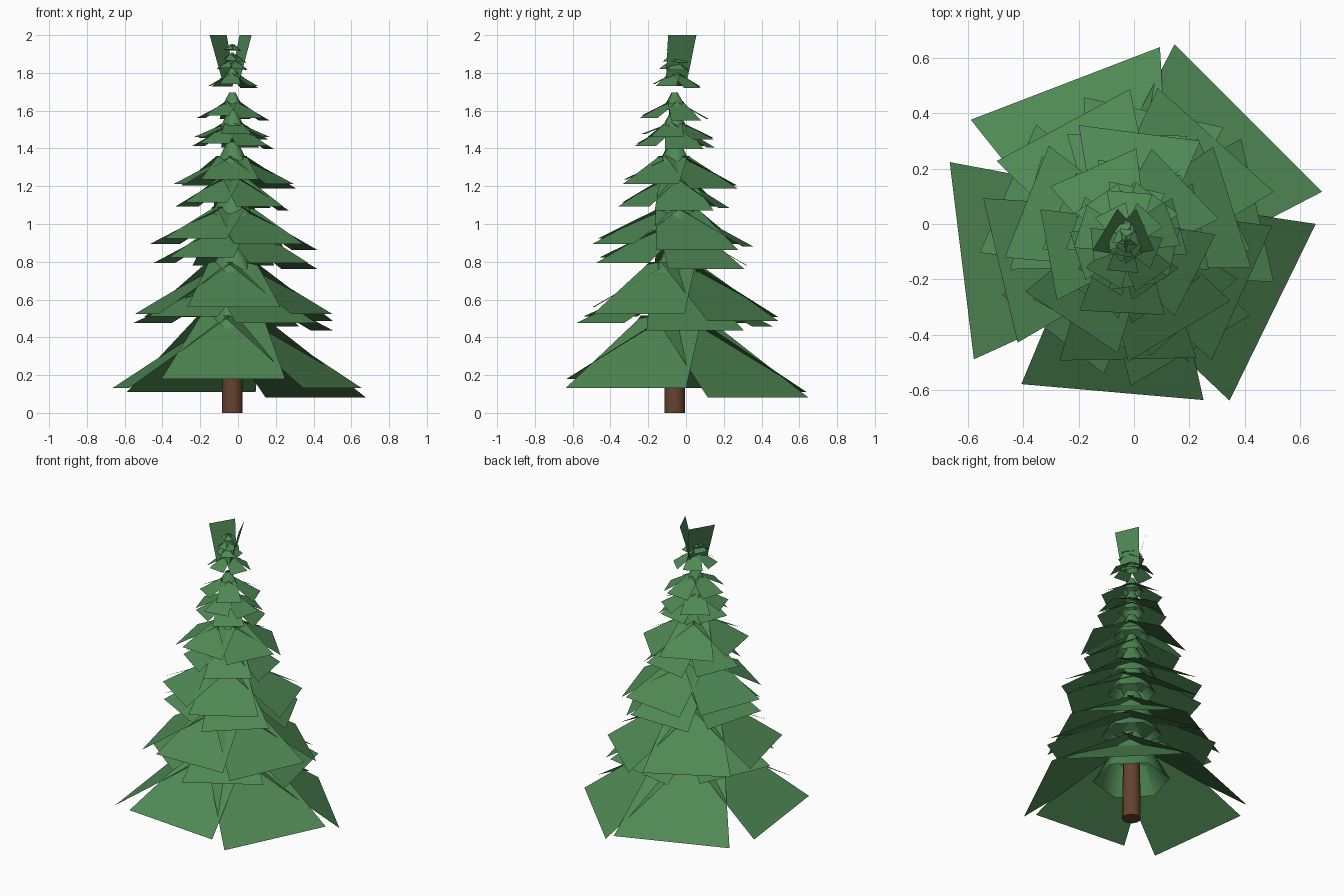
import bpy, math, random
from mathutils import Vector

random.seed(4)
AXIS = Vector((-0.03, -0.06, 0))

old = bpy.data.objects.get("Cube")
if old:
    bpy.data.objects.remove(old, do_unlink=True)


def material(name, rgb):
    mat = bpy.data.materials.new(name)
    mat.use_nodes = True
    mat.diffuse_color = (*rgb, 1)
    mat.node_tree.nodes["Principled BSDF"].inputs["Base Color"].default_value = (*rgb, 1)
    return mat


green = material("needle green", (0.079, 0.250, 0.090))
brown = material("bark brown", (0.13, 0.055, 0.029))


def leaf_object(name, verts, faces):
    mesh = bpy.data.meshes.new(name)
    mesh.from_pydata(verts, [], faces)
    mesh.materials.append(green)
    bpy.context.collection.objects.link(bpy.data.objects.new(name, mesh))


def cone(name, low, high, r_low, r_high, mat, sides, fill):
    bpy.ops.mesh.primitive_cone_add(vertices=sides, radius1=r_low, radius2=r_high,
                                    depth=high - low, end_fill_type=fill,
                                    location=AXIS + Vector((0, 0, (low + high) / 2)),
                                    rotation=(0, 0, math.radians(45)))
    obj = bpy.context.object
    obj.name = name
    obj.data.materials.append(mat)
    bpy.ops.object.shade_smooth_by_angle(angle=math.radians(65))


def card(angle, reach, width, z, rise):
    """Four corners of a drooping bough that narrows towards the trunk."""
    out = Vector((math.cos(angle), math.sin(angle), 0))
    half = Vector((-out.y, out.x, 0)) * width / 2
    up = Vector((0, 0, 1))
    inner = AXIS + out * reach * 0.05 + up * (z + rise)
    outer = AXIS + out * reach + up * z
    return [inner - half * 0.5, outer - half, outer + half, inner + half * 0.5]


# Trunk
cone("trunk", 0, 0.6, 0.057, 0.05, brown, 12, 'NGON')

# Bough tiers: edge height, reach, width, rise, heading
TIERS = [
    (0.125, 0.59, 0.71, 0.39, 45),
    (0.47, 0.46, 0.50, 0.22, 15),
    (0.52, 0.46, 0.53, 0.28, 49),
    (0.79, 0.37, 0.42, 0.20, 25),
    (0.89, 0.38, 0.43, 0.20, 14),
    (1.09, 0.26, 0.30, 0.16, 12),
    (1.21, 0.28, 0.33, 0.15, 47),
    (1.41, 0.19, 0.20, 0.11, 15),
    (1.46, 0.18, 0.18, 0.08, 55),
    (1.56, 0.17, 0.16, 0.09, 20),
    (1.73, 0.12, 0.12, 0.07, 48),
    (1.82, 0.07, 0.09, 0.05, 10),
    (1.86, 0.06, 0.07, 0.04, 40),
    (1.92, 0.04, 0.05, 0.03, 15),
]
TURN = (0, -6, -2, 4, 1)
LIFT = (-0.075, -0.025, 0.01, 0.09, 0.01)
STRETCH = (1.06, 1.03, 1.01, 0.93, 1)

for number, (z, reach, width, rise, heading) in enumerate(TIERS, 1):
    verts, faces = [], []
    for i in range(5):
        wobble = random.uniform(-4, 4) if number > 1 else 0
        angle = math.radians(heading + 72 * i + TURN[i] + wobble)
        lift = LIFT[i] * reach
        verts += card(angle, reach * STRETCH[i], width * STRETCH[i], z + lift, rise - lift)
        faces.append(range(4 * i, 4 * i + 4))
    leaf_object(f"bough_tier_{number}", verts, faces)
    # Open six-sided skirt under the boughs
    cone(f"skirt_{number}", z + reach * 0.25, z + reach * 0.8, reach * 0.4, reach * 0.1,
         green, 6, 'NOTHING')

# Two upright boughs at the tip
for name, foot, top, side in (
    ("tip_bough_right", (-0.05, -0.05, 1.76), (-0.105, -0.02, 2), (0.045, 0.075, 0)),
    ("tip_bough_left", (-0.015, -0.05, 1.76), (0.04, -0.02, 2), (0.032, -0.075, 0)),
):
    foot, top, side = Vector(foot), Vector(top), Vector(side)
    corners = [foot + side * 0.75, foot - side * 0.75, top - side, top + side]
    leaf_object(name, corners, [range(4)])
